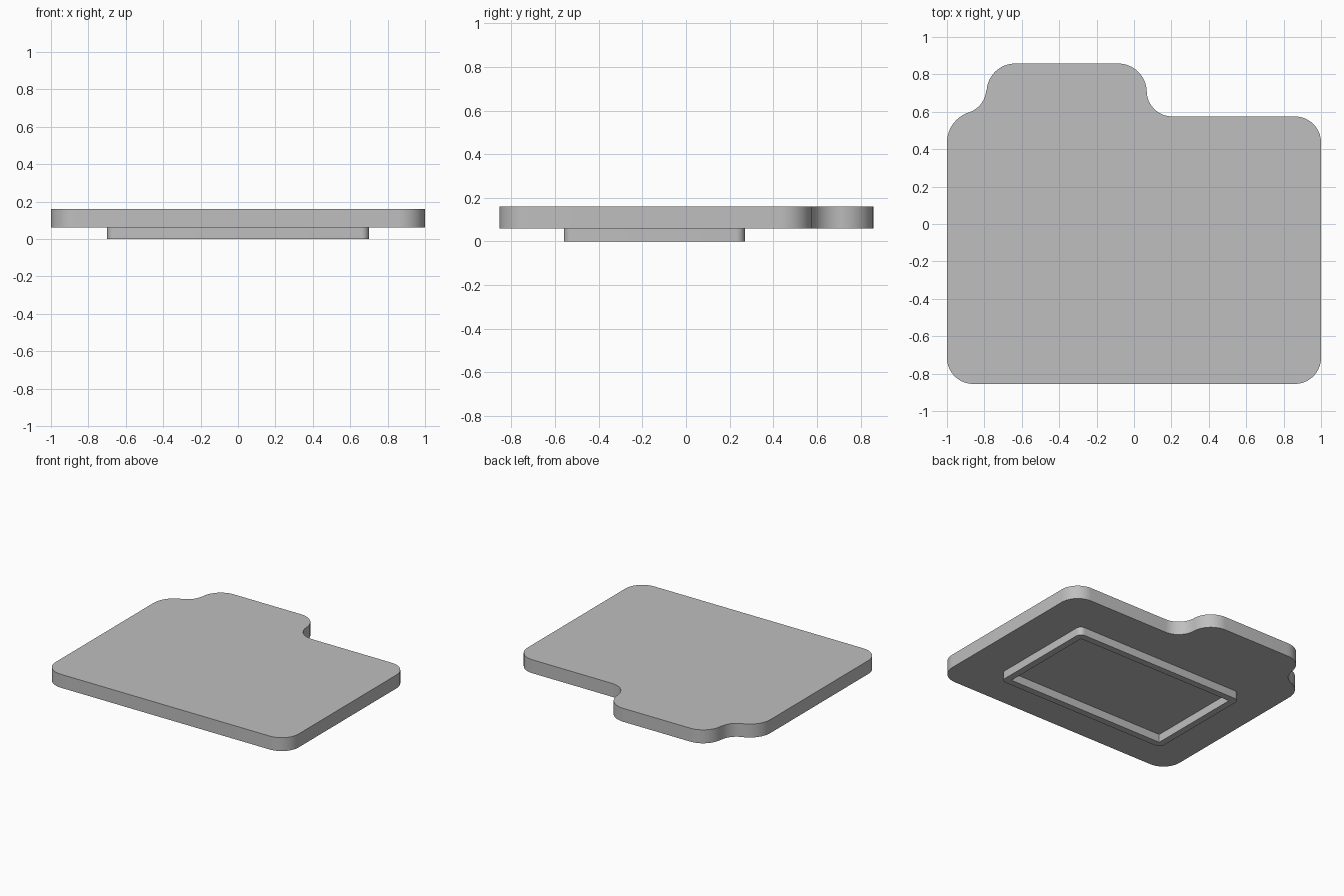
import bpy
import bmesh
from math import cos, sin, radians, atan2, degrees

cube = bpy.data.objects.get("Cube")
if cube:
    bpy.data.objects.remove(cube, do_unlink=True)

grey = bpy.data.materials.new("plain_grey")
grey.use_nodes = True
COLOUR = (0.52, 0.52, 0.52, 1)
grey.diffuse_color = COLOUR
grey.node_tree.nodes["Principled BSDF"].inputs["Base Color"].default_value = COLOUR


def arc(cx, cy, r, start, end, steps=16):
    """Points along an arc, angles in degrees."""
    angles = [radians(start + (end - start) * i / steps) for i in range(steps + 1)]
    return [(cx + r * cos(a), cy + r * sin(a)) for a in angles]


def rounded_rect(x0, x1, y0, y1, r):
    return (arc(x0 + r, y0 + r, r, 180, 270, 8) + arc(x1 - r, y0 + r, r, 270, 360, 8)
            + arc(x1 - r, y1 - r, r, 0, 90, 8) + arc(x0 + r, y1 - r, r, 90, 180, 8))


def slab(name, loops, z0, z1):
    """Fill closed loops (later ones are holes) and extrude them upwards."""
    bm = bmesh.new()
    edges = []
    for loop in loops:
        verts = [bm.verts.new((x, y, z0)) for x, y in loop]
        edges += [bm.edges.new((v, verts[i - 1])) for i, v in enumerate(verts)]
    bmesh.ops.triangle_fill(bm, edges=edges, use_beauty=True)
    result = bmesh.ops.extrude_face_region(bm, geom=bm.faces[:], use_keep_orig=True)
    top = [g for g in result["geom"] if isinstance(g, bmesh.types.BMVert)]
    bmesh.ops.translate(bm, verts=top, vec=(0, 0, z1 - z0))
    bmesh.ops.recalc_face_normals(bm, faces=bm.faces[:])
    mesh = bpy.data.meshes.new(name)
    bm.to_mesh(mesh)
    bm.free()
    mesh.materials.append(grey)
    obj = bpy.data.objects.new(name, mesh)
    bpy.context.collection.objects.link(obj)
    bpy.ops.object.select_all(action="DESELECT")
    obj.select_set(True)
    bpy.context.view_layer.objects.active = obj
    bpy.ops.object.shade_smooth_by_angle(angle=radians(30))
    return obj


# S-shaped shoulder: a convex corner flowing into a concave fillet
ax, ay, ar = -0.83, 0.435, 0.17
fx, fr = -0.925, 0.135
fy = ay + ((ar + fr) ** 2 - (ax - fx) ** 2) ** 0.5
lean = degrees(atan2(fy - ay, fx - ax))

# Main plate outline, counter-clockwise from the front left of the sheet
outline = (arc(-0.86, -0.715, 0.14, 180, 270)
           + arc(0.86, -0.715, 0.14, 270, 360)
           + arc(1 - 0.14, 0.575 - 0.14, 0.14, 0, 90)
           + arc(0.205, 0.712, 0.137, 270, 180)
           + arc(-0.085, 0.705, 0.153, 0, 90)
           + arc(-0.635, 0.705, 0.153, 90, 180)
           + arc(fx, fy, fr, 0, lean - 180)[1:]
           + arc(ax, ay, ar, lean, 180)[1:])
slab("plate", [outline], 0.06, 0.16)

# Raised rectangular rim underneath, rounded outside and square inside
W = 0.05
x0, x1, y0, y1 = -0.7, 0.7, -0.56, 0.27
hole = [(x0 + W, y0 + W), (x1 - W, y0 + W), (x1 - W, y1 - W), (x0 + W, y1 - W)]
slab("underside_rim", [rounded_rect(x0, x1, y0, y1, 0.04), hole], 0, 0.06)
